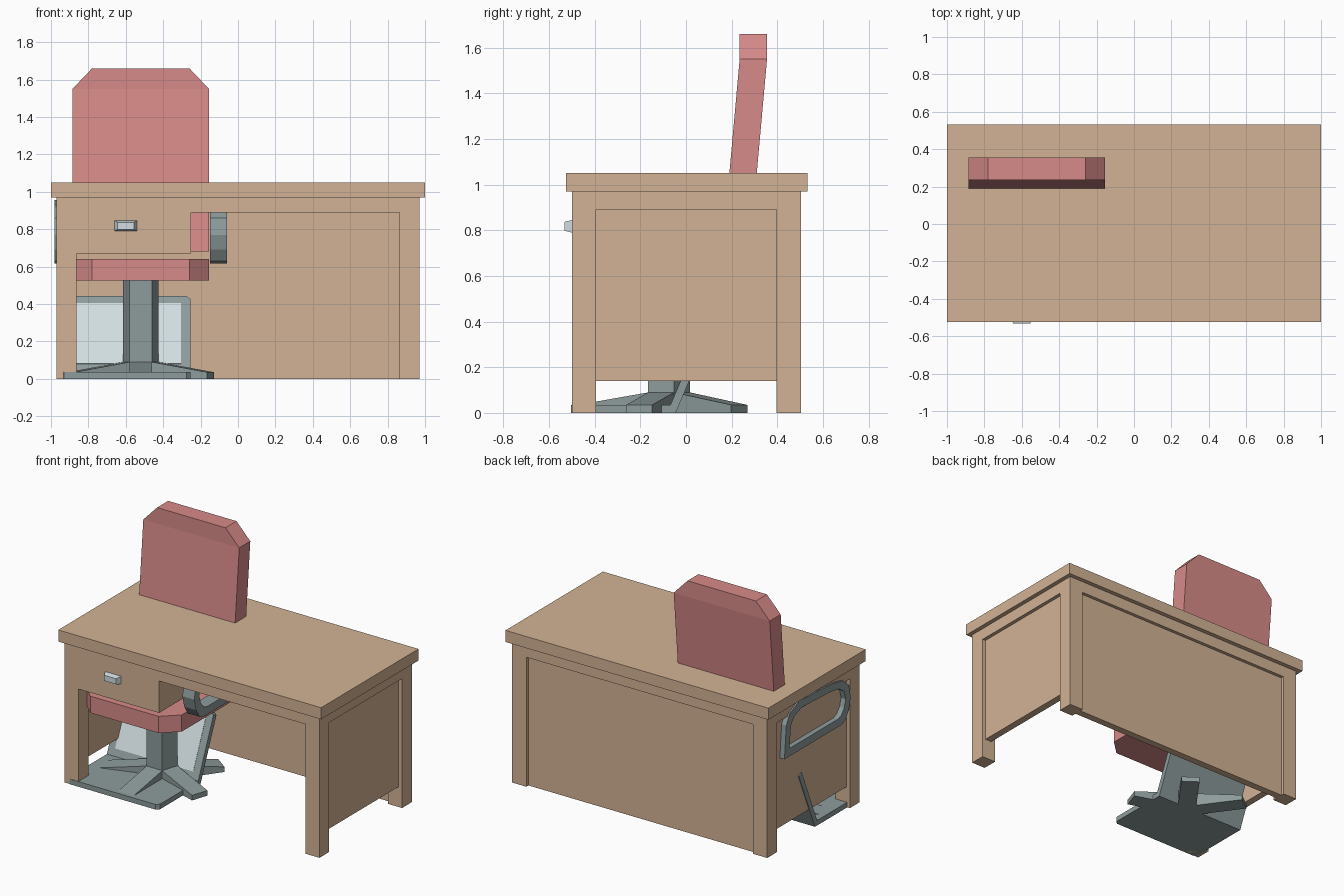
import bpy, bmesh, math
from mathutils import Matrix, Vector

if "Cube" in bpy.data.objects:
    bpy.data.objects.remove(bpy.data.objects["Cube"])


def material(name, rgb):
    m = bpy.data.materials.new(name)
    m.diffuse_color = (*rgb, 1)
    m.use_nodes = True
    m.node_tree.nodes["Principled BSDF"].inputs["Base Color"].default_value = m.diffuse_color
    return m


WOOD = material("wood", (0.65, 0.45, 0.30))
FABRIC = material("fabric", (0.68, 0.26, 0.25))
METAL = material("metal", (0.27, 0.33, 0.33))
PALE = material("pale", (0.64, 0.73, 0.75))


def finish(name, bm, mat):
    bmesh.ops.recalc_face_normals(bm, faces=bm.faces)
    me = bpy.data.meshes.new(name)
    bm.to_mesh(me)
    bm.free()
    me.materials.append(mat)
    ob = bpy.data.objects.new(name, me)
    bpy.context.collection.objects.link(ob)
    return ob


def box(name, x, y, z, mat=WOOD):
    bm = bmesh.new()
    bmesh.ops.create_cube(bm, size=1)
    for v in bm.verts:
        v.co = Vector((a[0] if c < 0 else a[1] for a, c in zip((x, y, z), v.co)))
    return finish(name, bm, mat)


def prism(points, vec):
    """Extrude a closed 3D outline along a vector."""
    bm = bmesh.new()
    f = bm.faces.new([bm.verts.new(p) for p in points])
    ext = bmesh.ops.extrude_face_region(bm, geom=[f], use_keep_orig=True)
    verts = [g for g in ext["geom"] if isinstance(g, bmesh.types.BMVert)]
    bmesh.ops.translate(bm, vec=vec, verts=verts)
    return bm


def chamfered(x0, x1, a0, a1, cx, ca):
    """Rectangle with the two corners on the a1 side cut off."""
    return [(x0, a0), (x1, a0), (x1, a1 - ca), (x1 - cx, a1),
            (x0 + cx, a1), (x0, a1 - ca)]


# desk
box("desk_top", (-1, 1), (-0.525, 0.533), (0.97, 1.05))
for side, s in (("left", -1), ("right", 1)):
    xs = sorted((s * 0.863, s * 0.97))
    box(side + "_front_leg", xs, (-0.5, -0.394), (0, 0.97))
    box(side + "_back_leg", xs, (0.397, 0.503), (0, 0.97))
    box(side + "_rail", xs, (-0.394, 0.397), (0.89, 0.97))
    box(side + "_panel", sorted((s * 0.895, s * 0.945)), (-0.394, 0.397), (0.14, 0.89))
box("front_rail", (-0.25, 0.863), (-0.5, -0.394), (0.89, 0.97))
box("back_rail", (-0.863, 0.863), (0.397, 0.503), (0.89, 0.97))
box("back_panel", (-0.863, 0.863), (0.43, 0.48), (0, 0.89))
box("drawer", (-0.863, -0.25), (-0.5, 0.397), (0.67, 0.97))

# drawer handle, tapering outwards
bm = prism([(-0.66, -0.5, 0.79), (-0.54, -0.5, 0.79),
            (-0.54, -0.5, 0.845), (-0.66, -0.5, 0.845)], (0, -0.033, 0))
for v in bm.verts:
    if v.co.y < -0.51:
        v.co.x = -0.6 + (v.co.x + 0.6) * 0.75
        v.co.z = 0.8175 + (v.co.z - 0.8175) * 0.7
finish("drawer_handle", bm, PALE)

# chair base: pentagonal post and five tapered feet
CX, CY = -0.52, -0.084
ring = [(CX + 0.101 * math.cos(math.radians(90 + 72 * i)),
         CY + 0.101 * math.sin(math.radians(90 + 72 * i)), 0) for i in range(5)]
finish("chair_post", prism(ring, (0, 0, 0.53)), METAL)
for i in range(5):
    bm = prism([(0.08, -0.06, 0), (0.392, -0.06, 0), (0.392, -0.06, 0.035),
                (0.08, -0.06, 0.09)], (0, 0.12, 0))
    bm.transform(Matrix.Translation((CX, CY, 0)) @
                 Matrix.Rotation(math.radians(-90 + 72 * i), 4, 'Z'))
    finish(f"chair_foot_{i + 1}", bm, METAL)

# seat cushion, front corners cut
finish("seat", prism([(CX + x, -y, 0.525) for x, y in
                      chamfered(-0.365, 0.365, -0.29, 0.49, 0.105, 0.1)],
                     (0, 0, 0.115)), FABRIC)

# leaning backrest with an upright top section
bm = prism([(CX + x, 0, z) for x, z in
            chamfered(-0.365, 0.365, 0.68, 1.66, 0.105, 0.11)], (0, 0.12, 0))
bmesh.ops.bisect_plane(bm, geom=bm.verts[:] + bm.edges[:] + bm.faces[:],
                       plane_co=(0, 0, 1.55), plane_no=(0, 0, 1))
for v in bm.verts:
    v.co.y += 0.235 - 0.09 * max(0, 1.55 - v.co.z)
finish("backrest", bm, FABRIC)

# looped armrests
LOOP = [(0.33, 0.615), (0.31, 0.84), (0.27, 0.91), (0.17, 0.955), (-0.2, 0.935),
        (-0.3, 0.915), (-0.37, 0.86), (-0.39, 0.77), (-0.37, 0.69),
        (-0.33, 0.63), (-0.29, 0.615)]
for side, x0 in (("left", -0.98), ("right", -0.15)):
    bm = bmesh.new()
    rings = []
    for x, fy, fz in ((x0, 1, 1), (x0 + 0.09, 1, 1),
                      (x0 + 0.09, 0.85, 0.68), (x0, 0.85, 0.68)):
        rings.append([bm.verts.new((x, -0.03 + (y + 0.03) * fy,
                                    0.785 + (z - 0.785) * fz)) for y, z in LOOP])
    n = len(LOOP)
    for k in range(4):
        a, b = rings[k], rings[(k + 1) % 4]
        for i in range(n):
            j = (i + 1) % n
            bm.faces.new((a[i], a[j], b[j], b[i]))
    finish(side + "_armrest", bm, METAL)

# open folding computer on the floor
finish("computer_base", prism([(x, -y, 0) for x, y in
                               chamfered(-0.95, -0.255, 0.045, 0.503, 0.02, 0.02)],
                              (0, 0, 0.035)), METAL)
tilt = Matrix.Translation((0, -0.045, 0)) @ Matrix.Rotation(math.radians(-23), 4, 'X')
bm = prism([(x, 0, z) for x, z in
            chamfered(-0.95, -0.255, 0, 0.467, 0.02, 0.02)], (0, -0.035, 0))
bm.transform(tilt)
finish("computer_lid", bm, METAL)
bm = prism([(-0.9, -0.034, 0.072), (-0.305, -0.034, 0.072),
            (-0.305, -0.034, 0.425), (-0.9, -0.034, 0.425)], (0, -0.003, 0))
bm.transform(tilt)
finish("computer_screen", bm, PALE)
